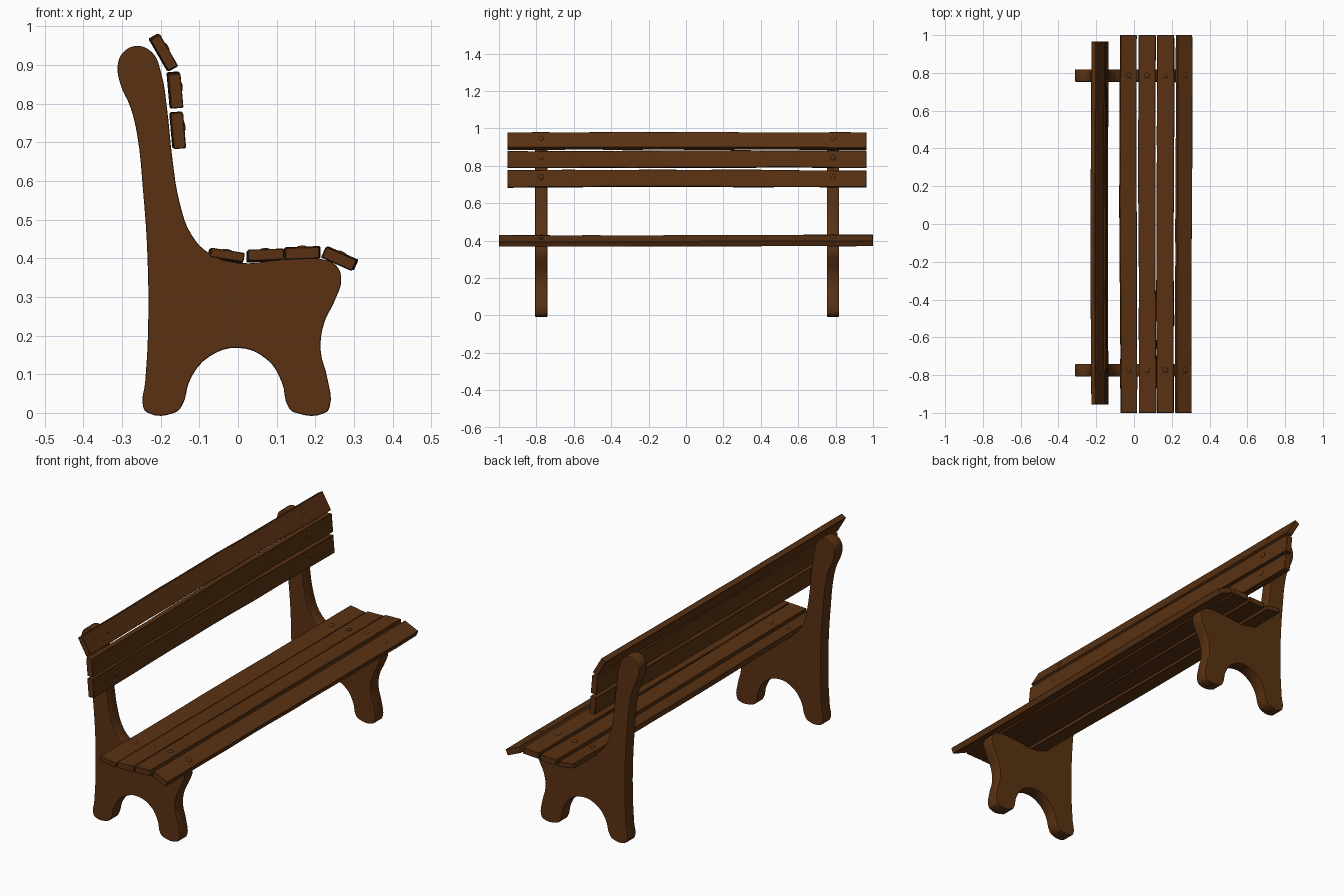
import bpy, bmesh, math, random
from mathutils import Matrix, Vector

random.seed(4)
cube = bpy.data.objects.get("Cube")
if cube:
    bpy.data.objects.remove(cube, do_unlink=True)

wood = bpy.data.materials.new("dark brown wood")
wood.use_nodes = True
BROWN = (0.1, 0.031, 0.006, 1)
wood.diffuse_color = BROWN
bsdf = wood.node_tree.nodes["Principled BSDF"]
bsdf.inputs["Base Color"].default_value = BROWN
bsdf.inputs["Roughness"].default_value = 0.8


def add_object(name, data):
    obj = bpy.data.objects.new(name, data)
    bpy.context.collection.objects.link(obj)
    data.materials.append(wood)
    return obj


def smooth(obj, degrees=35):
    bpy.ops.object.select_all(action='DESELECT')
    obj.select_set(True)
    bpy.context.view_layer.objects.active = obj
    if obj.type == 'CURVE':
        bpy.ops.object.convert(target='MESH')
    bpy.ops.object.shade_smooth_by_angle(angle=math.radians(degrees))


# Side panels: one curved outline in x and z, extruded along the bench
OUTLINE = [
    (-.245, .015), (-.24, .08), (-.233, .2), (-.234, .4), (-.246, .58),
    (-.261, .72), (-.278, .79), (-.304, .85), (-.311, .9), (-.297, .932),
    (-.262, .949), (-.222, .932), (-.199, .88), (-.184, .79), (-.17, .66),
    (-.15, .54), (-.12, .46), (-.075, .413), (0, .388), (.11, .396),
    (.22, .397), (.255, .38), (.267, .345), (.25, .29), (.222, .23),
    (.214, .16), (.231, .09), (.237, .015), (.225, 0), (.15, 0),
    (.132, .012), (.113, .08), (.075, .138), (0, .168), (-.075, .145),
    (-.122, .09), (-.147, .015), (-.165, 0), (-.233, 0)]


def side_panel(name, y):
    curve = bpy.data.curves.new(name, 'CURVE')
    curve.dimensions = '2D'
    curve.fill_mode = 'BOTH'
    curve.extrude = 0.029
    curve.bevel_depth = 0.004
    curve.bevel_resolution = 1
    curve.offset = -0.004
    curve.resolution_u = 4
    spline = curve.splines.new('BEZIER')
    spline.bezier_points.add(len(OUTLINE) - 1)
    spline.use_cyclic_u = True
    for point, (x, z) in zip(spline.bezier_points, OUTLINE):
        point.co = (x, z, 0)
        point.handle_left_type = point.handle_right_type = 'AUTO'
    panel = add_object(name, curve)
    panel.rotation_euler.x = math.pi / 2
    panel.location.y = y
    smooth(panel)


side_panel("left_side_panel", 0.786)
side_panel("right_side_panel", -0.774)


# Planks: slightly warped boards running along y, tilted about y
def plank(name, x, z, width, thick, degrees, y0, y1, bolt_shift=0):
    tilt = Matrix.Translation((x, 0, z)) @ Matrix.Rotation(-math.radians(degrees), 4, 'Y')
    bm = bmesh.new()
    steps = 12
    phase = random.uniform(0, 6)
    rings = []
    for i in range(steps + 1):
        t = i / steps
        bow = math.sin(phase + 5 * t) * 0.002
        half = width / 2 + random.uniform(-0.002, 0.001)
        ring = [bm.verts.new((sx * half + bow, y0 + (y1 - y0) * t, sz * thick / 2 + bow))
                for sx, sz in ((-1, -1), (1, -1), (1, 1), (-1, 1))]
        if rings:
            for k in range(4):
                n = (k + 1) % 4
                bm.faces.new((rings[-1][k], rings[-1][n], ring[n], ring[k]))
        rings.append(ring)
    bm.faces.new(rings[0])
    bm.faces.new(rings[-1])
    bmesh.ops.recalc_face_normals(bm, faces=bm.faces)
    bm.transform(tilt)
    mesh = bpy.data.meshes.new(name)
    bm.to_mesh(mesh)
    bm.free()
    obj = add_object(name, mesh)
    bevel = obj.modifiers.new("soft_edges", 'BEVEL')
    bevel.width = 0.002
    bevel.segments = 1
    smooth(obj)

    # Low domed bolt heads on the outer face, one over each side panel
    bm = bmesh.new()
    for y in (0.786, -0.774):
        place = Matrix.Translation((bolt_shift, y, thick / 2)) @ Matrix.Diagonal((1, 1, 0.35, 1))
        bmesh.ops.create_uvsphere(bm, u_segments=12, v_segments=6, radius=0.014, matrix=tilt @ place)
    mesh = bpy.data.meshes.new(name + "_bolts")
    bm.to_mesh(mesh)
    bm.free()
    smooth(add_object(name + "_bolts", mesh), 60)


SEAT = [(-.03, .407, .09, .024, -9), (.07, .407, .091, .029, 2),
        (.166, .413, .091, .03, 2), (.263, .399, .086, .03, -24)]
BACK = [(-.193, .932, .096, .028, -60), (-.163, .834, .091, .032, -85),
        (-.156, .731, .092, .032, -85)]
for i, board in enumerate(SEAT):
    plank(f"seat_plank_{i + 1}", *board, -1, 1)
for i, board in enumerate(BACK):
    plank(f"back_plank_{i + 1}", *board, -0.955, 0.965, -0.008)
